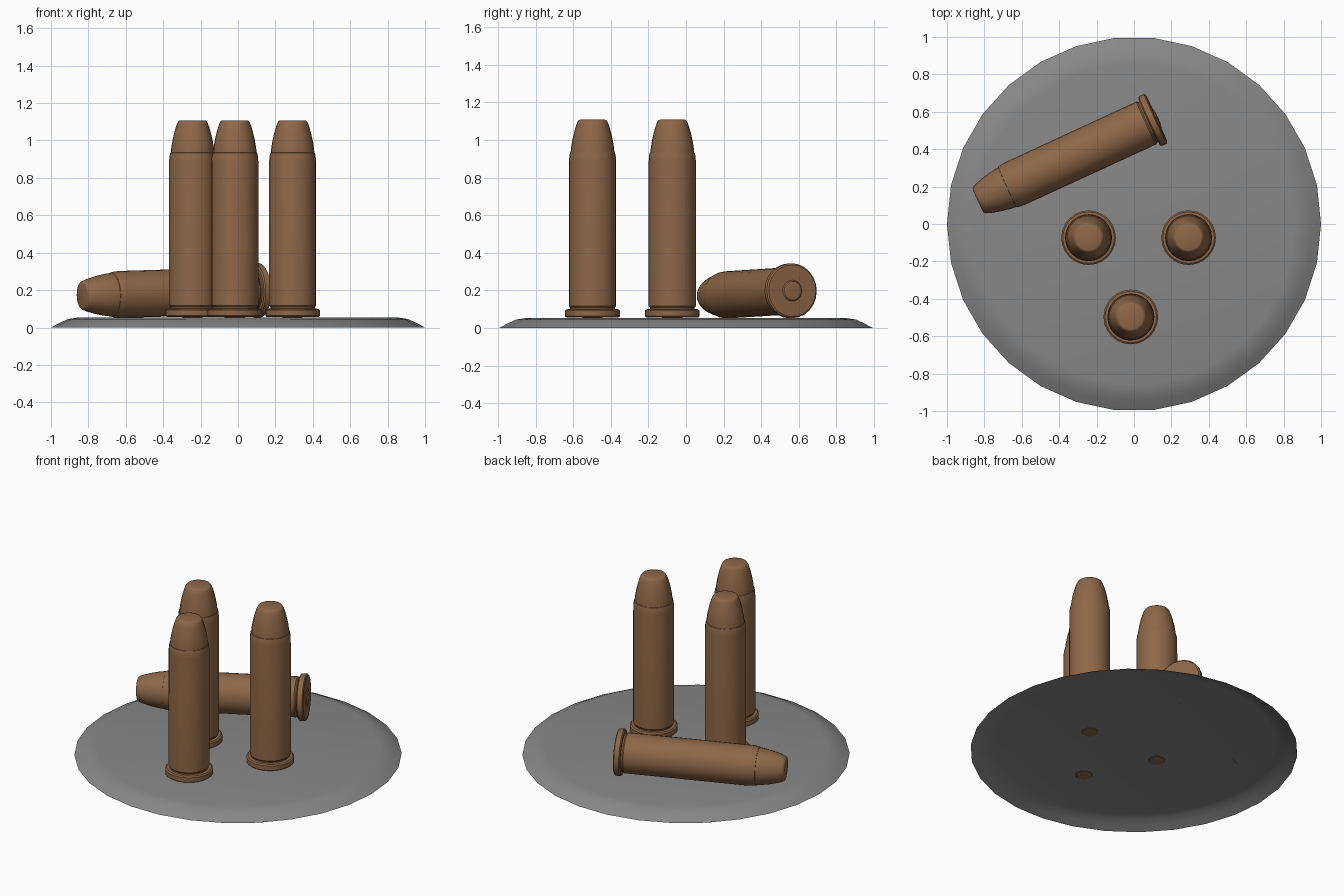
import bpy, bmesh, math
from mathutils import Vector, Matrix

if "Cube" in bpy.data.objects:
    bpy.data.objects.remove(bpy.data.objects["Cube"])


def material(name, color):
    mat = bpy.data.materials.new(name)
    mat.diffuse_color = (*color, 1)
    mat.use_nodes = True
    mat.node_tree.nodes["Principled BSDF"].inputs["Base Color"].default_value = mat.diffuse_color
    return mat


BROWN = material("brown_brass", (0.27, 0.136, 0.064))
GREY = material("dark_grey", (0.245, 0.245, 0.245))


def lathe(name, profile, sides, mat, matrix=Matrix(), angle=30):
    """Revolve (radius, height) points around z; radius 0 closes to a pole."""
    bm = bmesh.new()
    rings = []
    for r, h in profile:
        if r == 0:
            rings.append([bm.verts.new((0, 0, h))] * sides)
        else:
            rings.append([bm.verts.new((r * math.cos(a), r * math.sin(a), h))
                          for a in (2 * math.pi * i / sides for i in range(sides))])
    for low, high in zip(rings, rings[1:]):
        for i in range(sides):
            j = (i + 1) % sides
            quad = [low[i], low[j], high[j], high[i]]
            bm.faces.new(list(dict.fromkeys(quad)))
    mesh = bpy.data.meshes.new(name)
    bm.to_mesh(mesh)
    bm.free()
    obj = bpy.data.objects.new(name, mesh)
    bpy.context.collection.objects.link(obj)
    obj.matrix_world = matrix
    mesh.materials.append(mat)
    bpy.ops.object.select_all(action='DESELECT')
    obj.select_set(True)
    bpy.context.view_layer.objects.active = obj
    bpy.ops.object.shade_smooth_by_angle(angle=math.radians(angle))
    return obj


# Casing: domed primer, flanged rim, extractor groove, wall, crimped mouth
CASING = [(0, -0.009), (0.03, -0.0085), (0.05, -0.006), (0.056, 0.0),
          (0.138, 0.0), (0.146, 0.006), (0.146, 0.036), (0.138, 0.043),
          (0.119, 0.044), (0.119, 0.052), (0.126, 0.06), (0.1255, 0.83),
          (0.123, 0.86), (0.119, 0.877), (0.114, 0.879)]
# Bullet: curved nose with a flat rounded tip
BULLET = [(0.117, 0.84), (0.117, 0.875), (0.113, 0.91), (0.107, 0.945),
          (0.099, 0.98), (0.089, 1.015), (0.081, 1.037), (0.074, 1.048),
          (0.066, 1.051), (0, 1.051)]


def cartridge(label, base, axis):
    m = Matrix.Translation(base) @ Vector(axis).to_track_quat('Z', 'Y').to_matrix().to_4x4()
    lathe(label + "_casing", CASING, 24, BROWN, m)
    lathe(label + "_bullet", BULLET, 24, BROWN, m, 40)


# Base: thin dished disc, open underneath
lathe("base_disc", [(1, 0), (0.955, 0.024), (0.91, 0.045), (0.86, 0.053), (0, 0.053)], 30, GREY)

# Three standing cartridges and one lying down
for label, x, y in (("left", -0.243, -0.073), ("right", 0.292, -0.073), ("front", -0.017, -0.497)):
    cartridge(label, (x, y, 0.057), (0, 0, 1))
cartridge("lying", (0.12, 0.565, 0.199), (-0.95, -0.438, -0.028))
